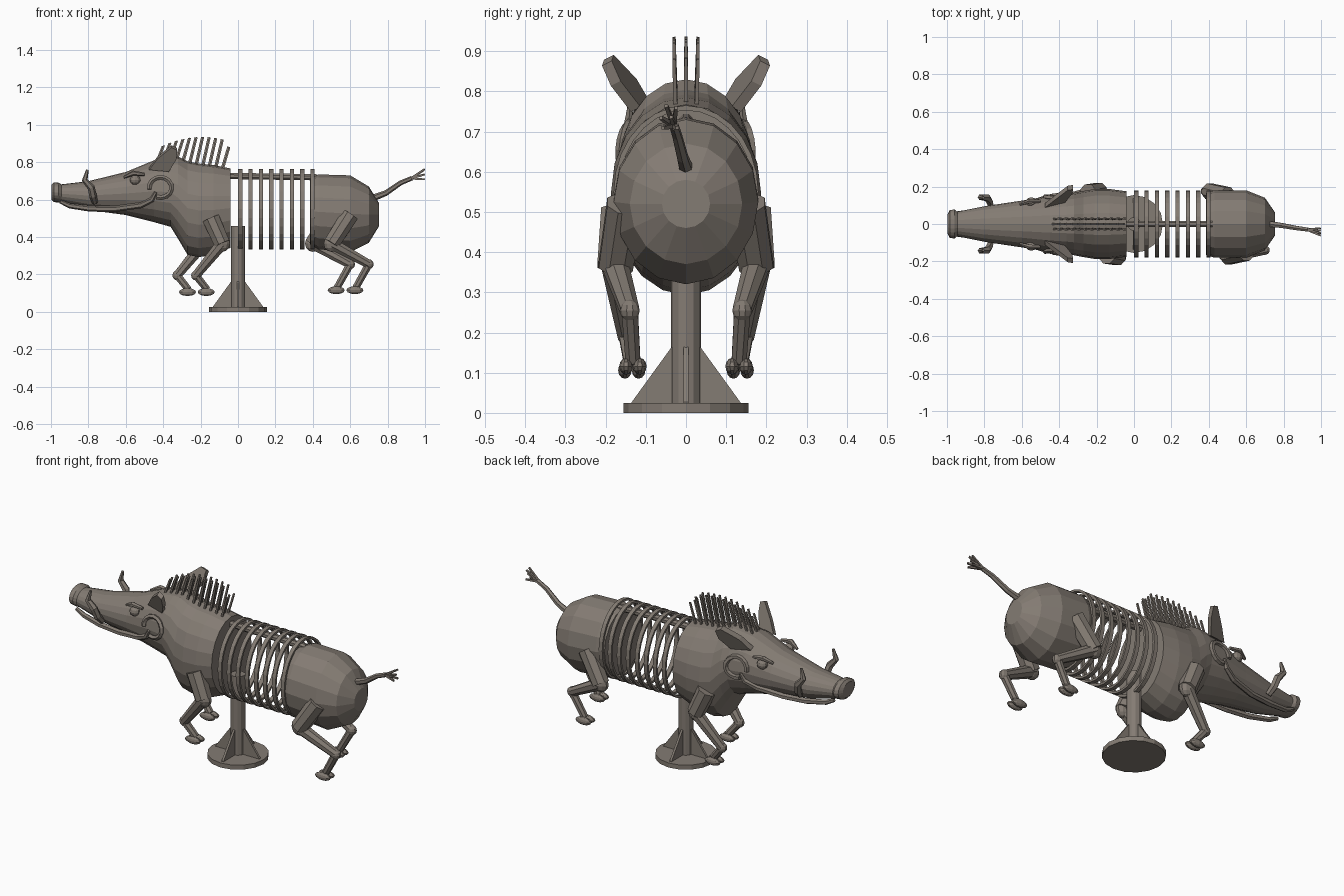
import bpy, bmesh, math
from mathutils import Vector, Matrix

if "Cube" in bpy.data.objects:
    bpy.data.objects.remove(bpy.data.objects["Cube"])

metal = bpy.data.materials.new("weathered grey brown")
metal.diffuse_color = (0.23, 0.20, 0.172, 1)
metal.use_nodes = True
metal.node_tree.nodes["Principled BSDF"].inputs["Base Color"].default_value = metal.diffuse_color


def finish(name, bm):
    bmesh.ops.recalc_face_normals(bm, faces=bm.faces)
    me = bpy.data.meshes.new(name)
    bm.to_mesh(me)
    bm.free()
    me.materials.append(metal)
    ob = bpy.data.objects.new(name, me)
    bpy.context.collection.objects.link(ob)
    return ob


def skin(bm, rings, caps=True):
    loops = [[bm.verts.new(p) for p in r] for r in rings]
    n = len(loops[0])
    for a, b in zip(loops, loops[1:]):
        for i in range(n):
            j = (i + 1) % n
            bm.faces.new((a[i], a[j], b[j], b[i]))
    if caps:
        bm.faces.new(loops[0])
        bm.faces.new(loops[-1])


def oval(x, zc, rz, ry, n):
    return [(x, ry * math.sin(2 * math.pi * i / n), zc + rz * math.cos(2 * math.pi * i / n))
            for i in range(n)]


def sweep(bm, path, radii, n=6):
    path = [Vector(p) for p in path]
    rings = []
    for i, p in enumerate(path):
        t = (path[min(i + 1, len(path) - 1)] - path[max(i - 1, 0)]).normalized()
        side = Vector((0, 1, 0)) - t * t.y
        side = side.normalized() if side.length > 0.1 else Vector((1, 0, 0))
        up = t.cross(side).normalized()
        r = radii[i]
        rings.append([p + r * (side * math.cos(a) + up * math.sin(a))
                      for a in (2 * math.pi * (k + 0.5) / n for k in range(n))])
    skin(bm, rings)


def ball(bm, c, s, u=10, v=6):
    m = Matrix.Translation(c) @ Matrix.Diagonal((*s, 1))
    bmesh.ops.create_uvsphere(bm, u_segments=u, v_segments=v, radius=1, matrix=m)


# Bodies: x, centre height, half height, half width
FRONT = [(-.997, .64, .04, .05), (-.985, .64, .053, .074), (-.96, .638, .053, .078),
         (-.945, .632, .05, .066), (-.8, .622, .077, .095), (-.6, .633, .115, .125),
         (-.45, .645, .165, .15), (-.36, .64, .185, .16), (-.32, .61, .22, .167),
         (-.27, .555, .25, .177), (-.21, .543, .25, .187), (-.13, .545, .24, .187),
         (-.04, .555, .212, .175)]
REAR = [(.385, .54, .18, .165), (.43, .535, .2, .18), (.6, .525, .205, .18),
        (.7, .52, .15, .14), (.755, .52, .06, .06)]
for name, table, n in (("front_body", FRONT, 20), ("rear_body", REAR, 16)):
    bm = bmesh.new()
    skin(bm, [oval(*row, n) for row in table])
    finish(name, bm)


def section(x):
    for a, b in zip(FRONT, FRONT[1:]):
        if a[0] <= x <= b[0]:
            f = (x - a[0]) / (b[0] - a[0])
            return [p + (q - p) * f for p, q in zip(a, b)]


def side_y(x, z):
    _, zc, rz, ry = section(x)
    return ry * math.sqrt(max(0.1, 1 - ((z - zc) / rz) ** 2))


# Rib rings and the rod through their top
bm = bmesh.new()
for i in range(8):
    x, w, N = .012 + .0553 * i, .011, 28
    skin(bm, [oval(x + dx, .55, .215 - d, .18 - d, N)
              for dx, d in ((-w, 0), (w, 0), (w, .012), (-w, .012), (-w, 0))], caps=False)
finish("rib_rings", bm)
bm = bmesh.new()
sweep(bm, [(-.06, 0, .727), (.42, 0, .72)], [.018, .018], 8)
finish("spine_rod", bm)

# Bristles in three rows
bm = bmesh.new()
for y in (-.026, 0, .026):
    for i in range(11):
        x = -.44 + i * .035 + abs(y) * .3
        _, zc, rz, ry = section(x)
        base = zc + rz - .02
        tip = .935 - 1.1 * (x + .23) ** 2 - (.03 if x > -.11 else 0)
        sweep(bm, [(x, y, base), (x + .037, y * 1.15, tip)], [.007, .006], 4)
finish("mane_bristles", bm)

# Paired head details
for s, side in ((-1, "right"), (1, "left")):
    bm = bmesh.new()
    outline = [(-.475, .10, .765), (-.43, .135, .825), (-.355, .192, .885),
               (-.325, .197, .87), (-.33, .175, .82), (-.37, .125, .755)]
    skin(bm, [[(x, s * (y + d), z - d * .5) for x, y, z in outline] for d in (-.012, .012)])
    finish(side + "_ear", bm)

    bm = bmesh.new()
    sweep(bm, [(-.765, s * .095, .585), (-.775, s * .125, .62), (-.785, s * .14, .665),
               (-.82, s * .143, .705), (-.805, s * .14, .76)],
          [.016, .02, .02, .016, .007])
    finish(side + "_tusk", bm)

    bm = bmesh.new()
    pts = [(-.95, .59), (-.9, .567), (-.79, .552), (-.66, .55), (-.52, .57), (-.46, .6), (-.44, .64)]
    sweep(bm, [(x, s * (max(side_y(x, z), section(x)[3] * .8) + .002), z) for x, z in pts],
          [.01, .014, .016, .016, .016, .014, .008])
    finish(side + "_lip", bm)

    bm = bmesh.new()
    arc = []
    for k in range(13):
        a = math.radians(-110 + 25 * k)
        x, z = -.415 + .06 * math.cos(a), .665 + .055 * math.sin(a)
        arc.append((x, s * (side_y(x, z) + .003), z))
    sweep(bm, arc, [.013] * 13, 5)
    finish(side + "_cheek_curl", bm)

    bm = bmesh.new()
    ball(bm, (-.55, s * .117, .705), (.03, .026, .026))
    finish(side + "_eye", bm)
    bm = bmesh.new()
    sweep(bm, [(-.61, s * .105, .72), (-.56, s * .122, .742), (-.5, s * .122, .735)],
          [.007, .014, .009])
    finish(side + "_brow", bm)

# Legs: bone joints for each pair, the two sides stand in stride
FORE = [(-.145, .165, .5), (-.085, .178, .365), (-.225, .147, .195), (-.165, .135, .12)]
HIND = [(.6, .15, .52), (.5, .175, .365), (.7, .14, .255), (.63, .132, .13)]
WIDTHS = [(.05, .046), (.034, .025), (.022, .02)]
for name, joints, shift in (("front", FORE, -.1), ("rear", HIND, -.1)):
    for s, side in ((-1, "right"), (1, "left")):
        dx = shift if s > 0 else 0
        J = [Vector((x + dx, s * y, z)) for x, y, z in joints]
        bm = bmesh.new()
        for a, b, w in zip(J, J[1:], WIDTHS):
            sweep(bm, [a, b], w, 8)
        ball(bm, J[1], (.044, .032, .044))
        ball(bm, J[2], (.027, .025, .027))
        for d in (-.017, .017):
            ball(bm, J[3] + Vector((-.005, d, -.014)), (.048, .017, .021))
        finish(side + "_" + name + "_leg", bm)

# Tail with a splayed tuft
bm = bmesh.new()
sweep(bm, [(.725, 0, .61), (.79, -.008, .635), (.87, -.022, .69), (.93, -.03, .715)],
      [.018, .015, .013, .012])
for dy, dz in ((-.025, .02), (.012, .045), (-.012, .05), (.015, -.005), (-.02, -.005), (0, .022)):
    sweep(bm, [(.925, -.03, .714), (.997, -.037 + dy, .714 + dz)], [.009, .006], 4)
finish("tail", bm)

# Stand: round base, post and four gussets
for name, r, z0, z1, n in (("stand_base", .155, 0, .025, 16), ("stand_post", .037, .02, .46, 12)):
    bm = bmesh.new()
    skin(bm, [[(r * math.cos(2 * math.pi * k / n), r * math.sin(2 * math.pi * k / n), z)
               for k in range(n)] for z in (z0, z1)])
    finish(name, bm)
bm = bmesh.new()
for q in range(4):
    R = Matrix.Rotation(q * math.pi / 2, 3, 'Z')
    skin(bm, [[R @ Vector((x, d, z)) for x, z in ((.02, .02), (.135, .02), (.135, .027), (.035, .165), (.02, .165))]
              for d in (-.006, .006)])
finish("stand_gussets", bm)
